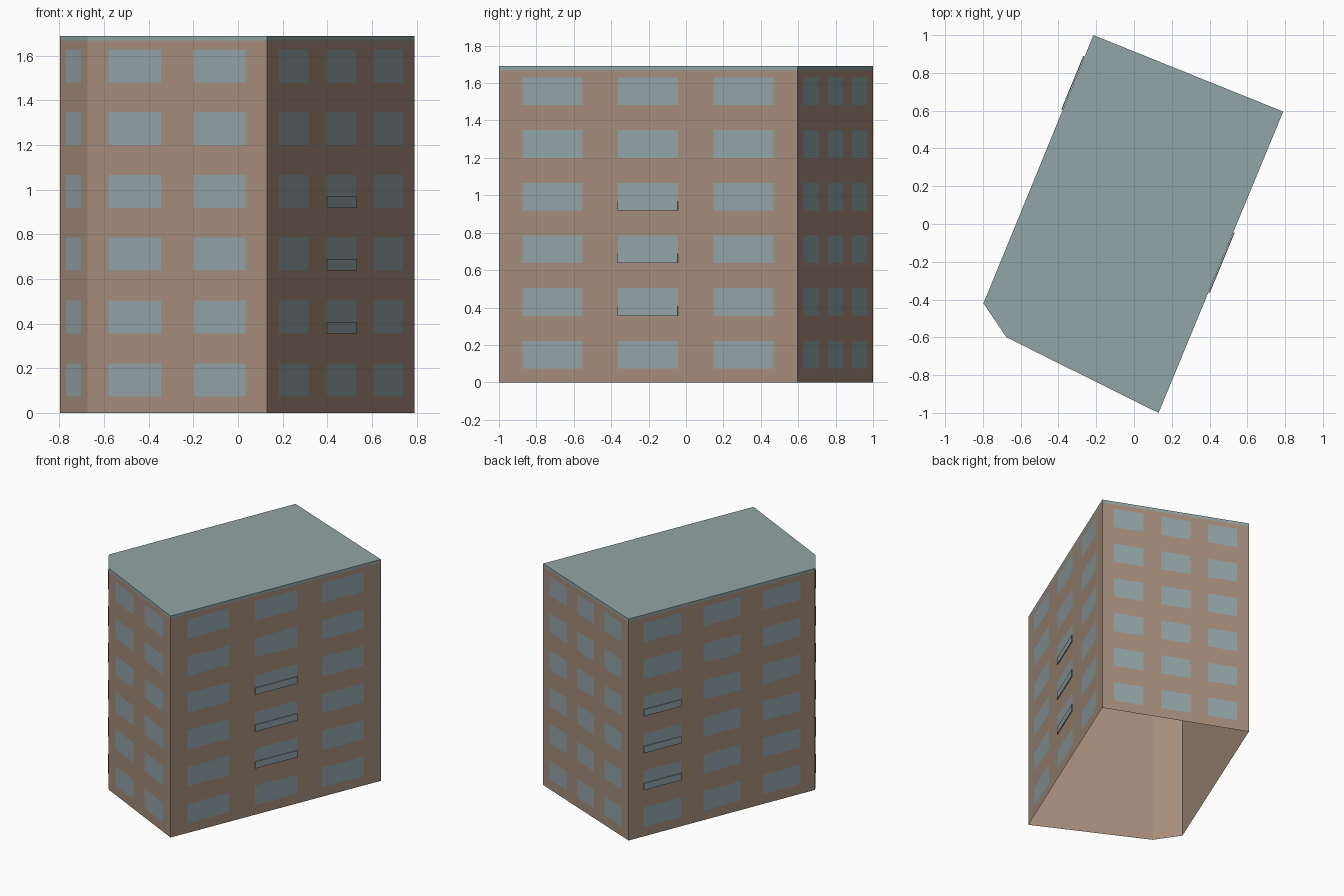
import bpy
import bmesh
from mathutils import Vector

cube = bpy.data.objects.get("Cube")
if cube:
    bpy.data.objects.remove(cube, do_unlink=True)


def material(name, rgb):
    m = bpy.data.materials.new(name)
    m.use_nodes = True
    m.diffuse_color = (*rgb, 1)
    m.node_tree.nodes["Principled BSDF"].inputs["Base Color"].default_value = (*rgb, 1)
    return m


def finish(name, bm, mat):
    mesh = bpy.data.meshes.new(name)
    bm.to_mesh(mesh)
    bm.free()
    mesh.materials.append(mat)
    obj = bpy.data.objects.new(name, mesh)
    bpy.context.collection.objects.link(obj)
    return obj


def prism(name, outline, z0, z1, mat, capped):
    """Upright walls over the outline, optionally closed at both ends."""
    bm = bmesh.new()
    low = [bm.verts.new((x, y, z0)) for x, y in outline]
    high = [bm.verts.new((x, y, z1)) for x, y in outline]
    n = len(outline)
    for i in range(n):
        j = (i + 1) % n
        bm.faces.new((low[i], low[j], high[j], high[i]))
    if capped:
        bm.faces.new(high)
        bm.faces.new(low[::-1])
    return finish(name, bm, mat)


def wall_panel(bm, a, b, t0, t1, z0, z1, out, inset=None):
    """Panel on the wall from a to b; with an inset it becomes a thin box."""
    a, b = Vector((*a, 0)), Vector((*b, 0))
    d = (b - a).normalized()
    normal = Vector((d.y, -d.x, 0))
    p, q = a.lerp(b, t0), a.lerp(b, t1)
    spots = [(p, z0), (q, z0), (q, z1), (p, z1)]
    front = [bm.verts.new(s + normal * out + Vector((0, 0, z))) for s, z in spots]
    bm.faces.new(front)
    if inset is not None:
        back = [bm.verts.new(s + normal * inset + Vector((0, 0, z))) for s, z in spots]
        for i in range(4):
            j = (i + 1) % 4
            bm.faces.new((front[j], front[i], back[i], back[j]))


wall_tan = material("wall tan", (0.385, 0.270, 0.202))
glass = material("window blue grey", (0.296, 0.376, 0.390))
roof_grey = material("roof green grey", (0.290, 0.376, 0.376))

# Footprint, counterclockwise, and window columns on each wall
OUTLINE = [(0.13, -1), (0.79, 0.595), (-0.215, 1), (-0.797, -0.42), (-0.675, -0.60)]
COLUMNS = [3, 3, 3, 1, 2]
SIDES = ["left", "back", "right", "corner", "front"]
FLOORS, PITCH, SILL, HEIGHT = 6, 0.2815, 0.074, 0.148
EAVE, TOP = 1.668, 1.69

# Open-bottomed walls and the flat roof slab
prism("walls", OUTLINE, 0, EAVE, wall_tan, False)
prism("roof", OUTLINE, EAVE, TOP, roof_grey, True)


def column_span(count, c):
    width = 1 / (1.6 * count + 0.2)
    start = width * (0.4 + 1.6 * c)
    return start, start + width


# Windows on every wall
for i, (side, count) in enumerate(zip(SIDES, COLUMNS)):
    a, b = OUTLINE[i], OUTLINE[(i + 1) % len(OUTLINE)]
    bm = bmesh.new()
    for c in range(count):
        t0, t1 = column_span(count, c)
        for floor in range(FLOORS):
            z = SILL + PITCH * floor
            wall_panel(bm, a, b, t0, t1, z, z + HEIGHT, 0.002)
    finish(side + "_windows", bm, glass)

# Slim glass guards across the lower part of some windows
for i, c in ((0, 1), (2, 0)):
    bm = bmesh.new()
    t0, t1 = column_span(3, c)
    for floor in (1, 2, 3):
        z = SILL + PITCH * floor
        wall_panel(bm, OUTLINE[i], OUTLINE[i + 1], t0, t1, z, z + 0.052, 0.008, 0.002)
    finish(SIDES[i] + "_window_guards", bm, glass)
